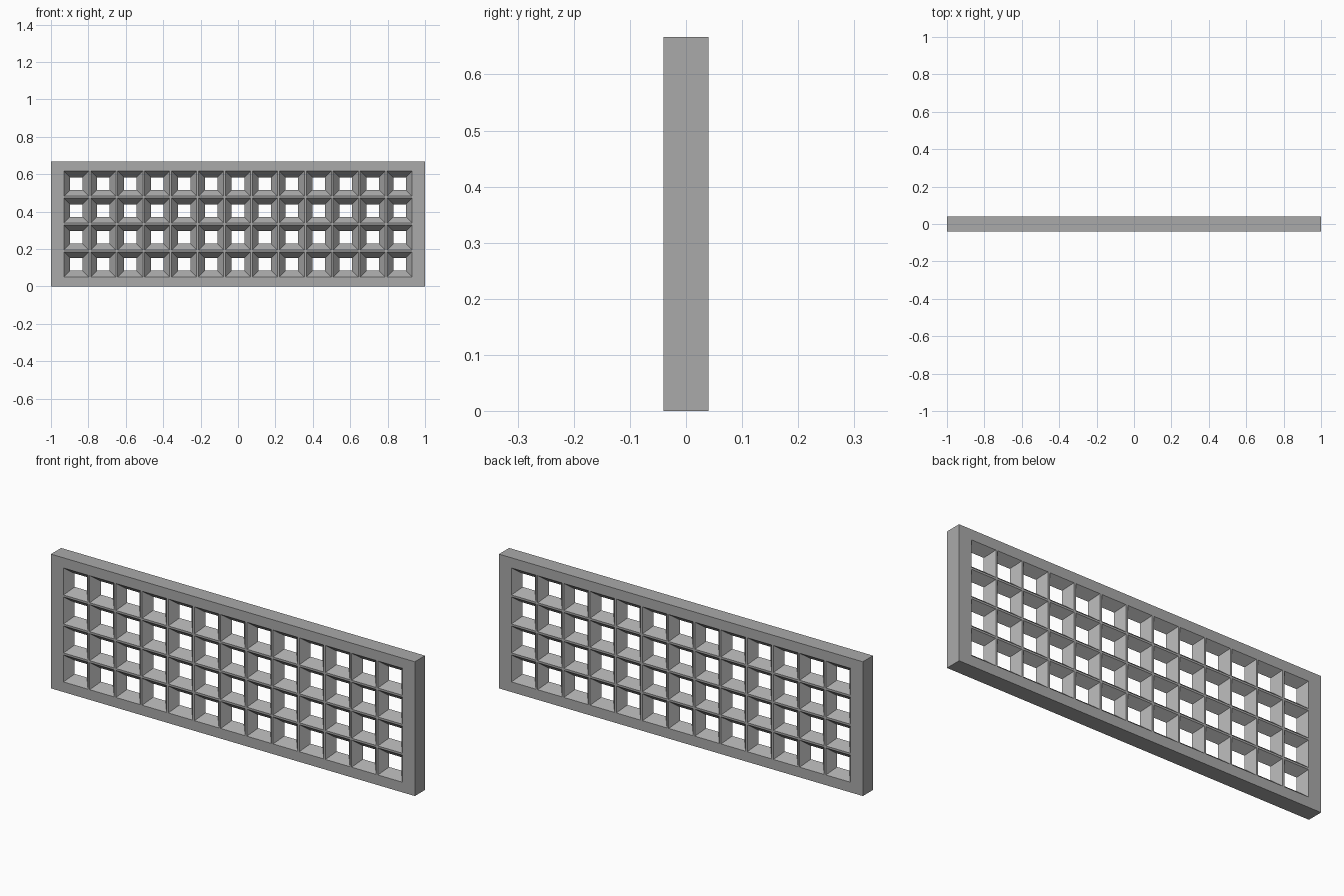
import bpy, bmesh

cube = bpy.data.objects.get("Cube")
if cube:
    bpy.data.objects.remove(cube, do_unlink=True)

WIDTH, HEIGHT, HALF_DEPTH = 2.0, 0.667, 0.04
COLS, ROWS, PITCH = 13, 4, 0.144
MOUTH, WAIST = 0.067, 0.0335     # half sizes of each opening: at the faces, at mid-depth

grey = bpy.data.materials.new("light grey")
grey.use_nodes = True
colour = (0.4, 0.4, 0.4, 1)
grey.diffuse_color = colour
grey.node_tree.nodes["Principled BSDF"].inputs["Base Color"].default_value = colour


def centres(count, middle):
    return [middle + (i - (count - 1) / 2) * PITCH for i in range(count)]


def grid_lines(mids, low, high):
    return [low] + [m + s * MOUTH for m in mids for s in (-1, 1)] + [high]


def ring(bm, x, z, half_x, half_z, y):
    corners = ((-1, -1), (1, -1), (1, 1), (-1, 1))
    return [bm.verts.new((x + a * half_x, y, z + b * half_z)) for a, b in corners]


def bridge(bm, first, second):
    for i in range(4):
        j = (i + 1) % 4
        bm.faces.new((first[i], first[j], second[j], second[i]))


bm = bmesh.new()
col_mids, row_mids = centres(COLS, 0), centres(ROWS, HEIGHT / 2)
xs = grid_lines(col_mids, -WIDTH / 2, WIDTH / 2)
zs = grid_lines(row_mids, 0, HEIGHT)

# Front and back: flat border and bars, left open where both spans are a cell
for y in (-HALF_DEPTH, HALF_DEPTH):
    grid = [[bm.verts.new((x, y, z)) for z in zs] for x in xs]
    for i in range(len(xs) - 1):
        for j in range(len(zs) - 1):
            if not (i % 2 and j % 2):
                bm.faces.new((grid[i][j], grid[i + 1][j], grid[i + 1][j + 1], grid[i][j + 1]))

# Openings: funnels narrowing from both faces to a waist at mid-depth
for x in col_mids:
    for z in row_mids:
        waist = ring(bm, x, z, WAIST, WAIST, 0)
        for y in (-HALF_DEPTH, HALF_DEPTH):
            bridge(bm, ring(bm, x, z, MOUTH, MOUTH, y), waist)

# Outer rim of the panel
rim = [ring(bm, 0, HEIGHT / 2, WIDTH / 2, HEIGHT / 2, y) for y in (-HALF_DEPTH, HALF_DEPTH)]
bridge(bm, *rim)

# Weld the pieces, split the rim to match the border, and face everything outward
bmesh.ops.remove_doubles(bm, verts=bm.verts, dist=0.0005)
border = [e for e in bm.edges if len(e.link_faces) == 1]
bmesh.ops.delete(bm, geom=[f for f in bm.faces if abs(f.normal.y) < 0.01], context="FACES")
open_edges = [e for e in bm.edges if len(e.link_faces) == 1]
bmesh.ops.bridge_loops(bm, edges=open_edges)
bmesh.ops.recalc_face_normals(bm, faces=bm.faces)

mesh = bpy.data.meshes.new("lattice_panel")
bm.to_mesh(mesh)
bm.free()
mesh.materials.append(grey)
panel = bpy.data.objects.new("lattice_panel", mesh)
bpy.context.collection.objects.link(panel)
